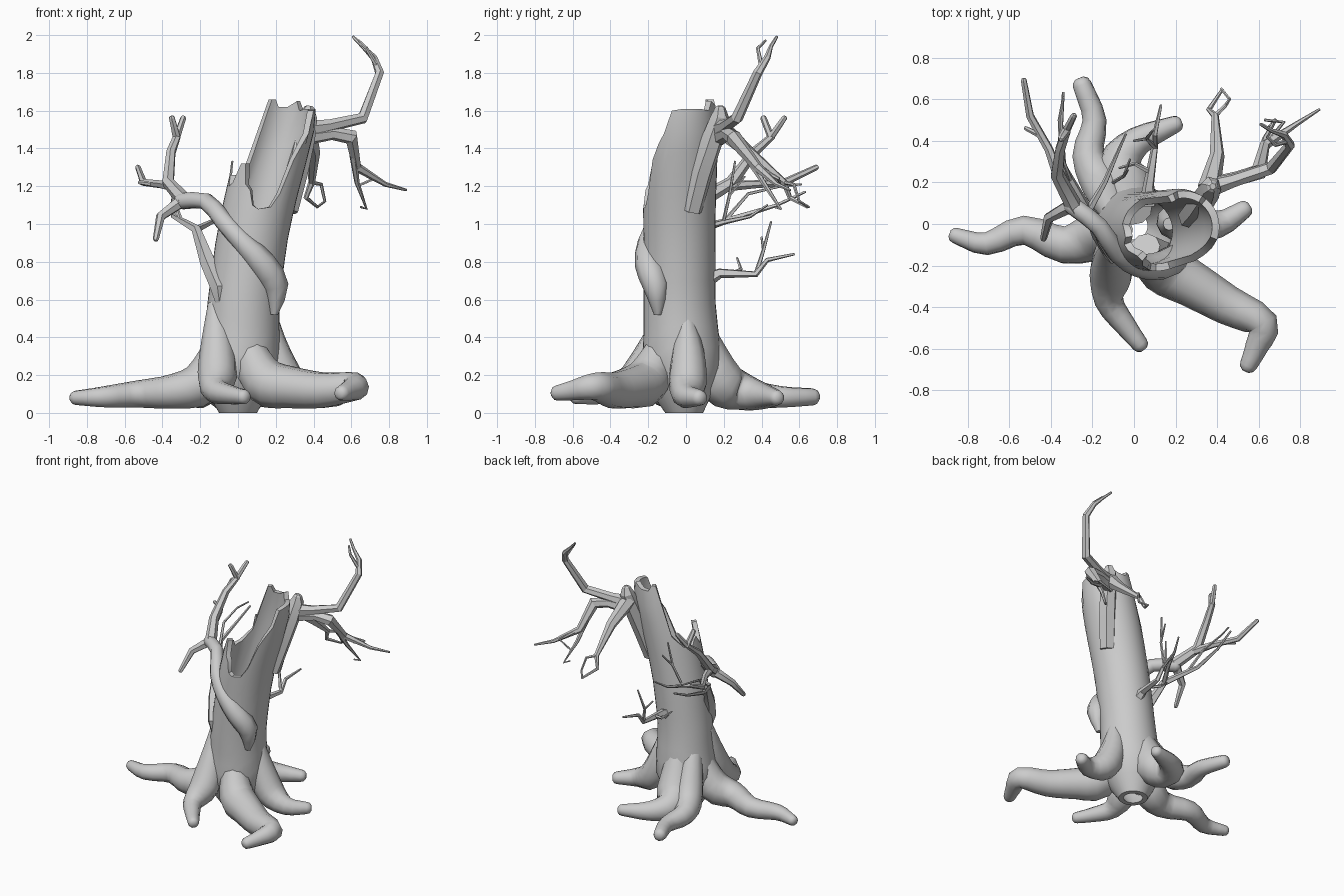
import bpy, bmesh
from math import sin, cos, radians, tau
from mathutils import Vector


def lerp_table(table, x):
    """Piecewise linear lookup in rows of (x, value, value...)."""
    if x <= table[0][0]:
        return table[0][1:]
    for a, b in zip(table, table[1:]):
        if x <= b[0]:
            t = (x - a[0]) / (b[0] - a[0])
            return [p + (q - p) * t for p, q in zip(a[1:], b[1:])]
    return table[-1][1:]


def finish(bm, name, angle):
    bmesh.ops.recalc_face_normals(bm, faces=bm.faces[:])
    mesh = bpy.data.meshes.new(name)
    bm.to_mesh(mesh)
    bm.free()
    ob = bpy.data.objects.new(name, mesh)
    bpy.context.collection.objects.link(ob)
    bpy.ops.object.select_all(action='DESELECT')
    ob.select_set(True)
    bpy.context.view_layer.objects.active = ob
    bpy.ops.object.shade_smooth_by_angle(angle=radians(angle))
    return ob


def bridge(bm, a, b):
    n = len(a)
    for i in range(n):
        bm.faces.new((a[i], a[(i + 1) % n], b[(i + 1) % n], b[i]))


def smooth_path(pts, steps):
    """Catmull-Rom resampling of (x, y, z, radius) points."""
    p = [Vector(q) for q in pts]
    p = [p[0] * 2 - p[1]] + p + [p[-1] * 2 - p[-2]]
    out = []
    for i in range(1, len(p) - 2):
        a, b, c, d = p[i - 1:i + 3]
        for s in range(steps):
            t = s / steps
            out.append(0.5 * (2 * b + (c - a) * t + (2 * a - 5 * b + 4 * c - d) * t * t
                              + (3 * b - a - 3 * c + d) * t ** 3))
    return out + [p[-2]]


def add_tube(bm, pts, sides=6, steps=1):
    """Tapering limb with a rounded tip."""
    pts = smooth_path(pts, steps) if steps > 1 else [Vector(q) for q in pts]
    pos = [q.xyz for q in pts]
    side = None
    rings = []

    def ring(c, r, u, v):
        return [bm.verts.new(c + (u * cos(tau * k / sides) + v * sin(tau * k / sides)) * r)
                for k in range(sides)]

    for i, c in enumerate(pos):
        d_in = (c - pos[i - 1]).normalized() if i else Vector()
        d_out = (pos[i + 1] - c).normalized() if i < len(pos) - 1 else Vector()
        t = (d_in + d_out).normalized()
        if side is None:
            side = t.orthogonal()
        side = (side - t * side.dot(t)).normalized()
        r = max(pts[i][3], 0.004)
        rings.append(ring(c, r, side, t.cross(side)))
    for along, size in ((.45, .85), (.75, .45)):
        rings.append(ring(c + t * r * along, r * size, side, t.cross(side)))
    for a, b in zip(rings, rings[1:]):
        bridge(bm, a, b)
    bm.faces.new(rings[0])
    bm.faces.new(rings[-1])


def limb(name, paths, sides=6, steps=1, angle=35):
    bm = bmesh.new()
    for p in paths:
        add_tube(bm, p, sides, steps)
    return finish(bm, name, angle)


# hollow leaning trunk: z, centre x, centre y, radius
axis = [(0, 0, -.01, .1), (.1, 0, -.02, .16), (.25, .01, -.02, .215), (.4, .02, -.025, .2),
        (.6, .03, -.035, .19), (.9, .07, -.035, .19), (1.1, .11, -.035, .192),
        (1.3, .16, -.03, .195), (1.5, .215, -.02, .19), (1.68, .25, -.01, .165)]
# broken rim: angle, height
rim = [(0, 1.61), (30, 1.61), (50, 1.6), (60, 1.65), (80, 1.62), (100, 1.62), (110, 1.66),
       (120, 1.66), (130, 1.3), (150, 1.22), (170, 1.2), (180, 1.25), (190, 1.26), (200, 1.2),
       (210, 1.22), (220, 1.32), (230, 1.32), (240, 1.21), (250, 1.18), (260, 1.1), (270, 1.08),
       (290, 1.09), (300, 1.16), (310, 1.34), (320, 1.42), (330, 1.48), (340, 1.6), (360, 1.61)]
bm = bmesh.new()
SEG, ROWS = 36, 14


def trunk_ring(t, inset):
    vs = []
    for k in range(SEG):
        z = lerp_table(rim, 360 * k / SEG)[0] * t
        x, y, r = lerp_table(axis, z)
        a = tau * k / SEG
        vs.append(bm.verts.new((x + (r - inset) * cos(a), y + (r - inset) * sin(a), z)))
    return vs


outer = [trunk_ring(i / ROWS, 0) for i in range(ROWS + 1)]
inner = [trunk_ring(i / ROWS, .035) for i in range(ROWS, -1, -1)]
loop = outer + inner
for a, b in zip(loop, loop[1:] + loop[:1]):
    bridge(bm, a, b)
finish(bm, "hollow_trunk", 45)

# spreading roots, each from the trunk out to the tip
roots = {
    "left_root": [(-.07, -.03, .42, .07), (-.18, -.06, .17, .115), (-.34, -.1, .115, .092),
                  (-.53, -.03, .1, .072), (-.71, -.095, .085, .056), (-.86, -.055, .08, .038)],
    "front_left_root": [(-.12, -.09, .58, .04), (-.11, -.15, .38, .085), (-.11, -.24, .2, .105),
                        (-.12, -.37, .12, .07), (-.04, -.49, .095, .052), (.03, -.58, .085, .04)],
    "front_right_root": [(.05, -.12, .36, .08), (.14, -.21, .17, .125), (.28, -.29, .135, .112),
                         (.45, -.39, .12, .096), (.62, -.48, .14, .076), (.59, -.59, .12, .056),
                         (.55, -.68, .105, .042)],
    "right_root": [(.17, .0, .54, .03), (.19, .01, .33, .085), (.27, .01, .15, .1),
                   (.41, .0, .09, .066), (.53, .07, .08, .044)],
    "back_right_root": [(.0, .08, .4, .09), (-.03, .17, .18, .13), (-.07, .29, .115, .105),
                        (.02, .4, .09, .072), (.2, .48, .08, .042)],
    "back_left_root": [(-.09, .05, .42, .07), (-.15, .18, .17, .1), (-.22, .33, .105, .078),
                       (-.19, .5, .085, .058), (-.25, .67, .085, .046)],
}
for name, path in roots.items():
    limb(name, [path], sides=10, steps=3, angle=60)

# thick limb wrapping round the front, forking on the left
limb("wrapping_limb", [
    [(.19, -.15, .52, .02), (.2, -.16, .67, .068), (.13, -.2, .79, .072), (.02, -.2, .91, .056),
     (-.08, -.14, 1.02, .05), (-.17, -.01, 1.12, .046), (-.3, .09, 1.12, .045)]], 8, 2, 50)
limb("wrapping_limb_forks", [
    [(-.28, .07, 1.12, .042), (-.37, .24, 1.22, .034), (-.355, .36, 1.38, .026),
     (-.325, .45, 1.46, .023), (-.35, .41, 1.56, .017)],
    [(-.325, .45, 1.46, .02), (-.29, .52, 1.56, .016)],
    [(-.35, .2, 1.2, .03), (-.41, .36, 1.21, .022), (-.5, .52, 1.22, .02), (-.53, .69, 1.3, .015)],
    [(-.44, .42, 1.21, .015), (-.52, .46, 1.22, .011)],
    [(-.3, .09, 1.12, .036), (-.41, .03, 1.04, .026), (-.435, -.07, .92, .016)]])

# thinner branch up the left side
limb("left_branch", [
    [(-.09, -.15, .54, .015), (-.1, -.15, .66, .045), (-.16, -.06, .8, .042),
     (-.22, .06, .97, .026), (-.34, .28, 1.04, .015), (-.35, .48, 1.1, .01), (-.34, .63, 1.17, .007)],
    [(-.22, .06, .97, .02), (-.14, .2, 1.01, .014), (-.08, .34, 1.04, .009), (-.04, .43, 1.1, .006)],
    [(-.3, .2, 1.01, .012), (-.35, .33, 1.16, .009), (-.36, .5, 1.2, .007), (-.34, .61, 1.21, .006)],
    [(-.1, .2, 1.02, .01), (-.05, .23, 1.15, .009), (-.03, .26, 1.33, .006)],
    [(-.05, .23, 1.15, .008), (-.02, .31, 1.25, .006)]], 5)

# small dead branch on the back
limb("back_branch", [
    [(.07, .1, .7, .045), (.07, .18, .74, .028), (.1, .37, .735, .017), (.1, .43, .81, .013),
     (.13, .57, .84, .007)],
    [(.1, .37, .735, .013), (.06, .41, .86, .01), (.09, .45, 1.01, .006)],
    [(.06, .41, .86, .008), (.0, .4, .93, .006)],
    [(.08, .25, .74, .014), (.0, .29, .76, .01), (-.07, .27, .82, .006)]], 5)

# upper right limb: broken stub on the trunk, then angular branches
limb("upper_right_stub", [
    [(.265, .03, 1.07, .055), (.31, .08, 1.27, .062), (.35, .14, 1.45, .06), (.37, .18, 1.57, .05),
     (.375, .18, 1.6, .035)]], 6, angle=20)
limb("upper_right_branches", [
    [(.35, .17, 1.5, .05), (.48, .21, 1.52, .034), (.66, .27, 1.56, .032), (.75, .38, 1.8, .025),
     (.72, .43, 1.88, .018), (.66, .45, 1.94, .011), (.61, .48, 1.99, .008)],
    [(.74, .4, 1.83, .014), (.68, .38, 1.93, .01), (.64, .42, 1.97, .007)],
    [(.36, .18, 1.46, .045), (.5, .22, 1.48, .036), (.6, .25, 1.46, .042), (.63, .38, 1.3, .026),
     (.78, .48, 1.21, .013), (.89, .55, 1.18, .007)],
    [(.61, .32, 1.36, .02), (.63, .41, 1.22, .014), (.68, .5, 1.08, .009), (.65, .47, 1.09, .006)],
    [(.63, .38, 1.3, .014), (.72, .49, 1.24, .009), (.63, .5, 1.2, .007)],
    [(.36, .17, 1.52, .055), (.4, .33, 1.38, .036), (.39, .52, 1.22, .018), (.36, .55, 1.14, .013),
     (.42, .64, 1.09, .008)],
    [(.39, .52, 1.22, .012), (.44, .57, 1.21, .01), (.46, .6, 1.12, .008), (.42, .65, 1.09, .007)]],
    6, angle=20)
